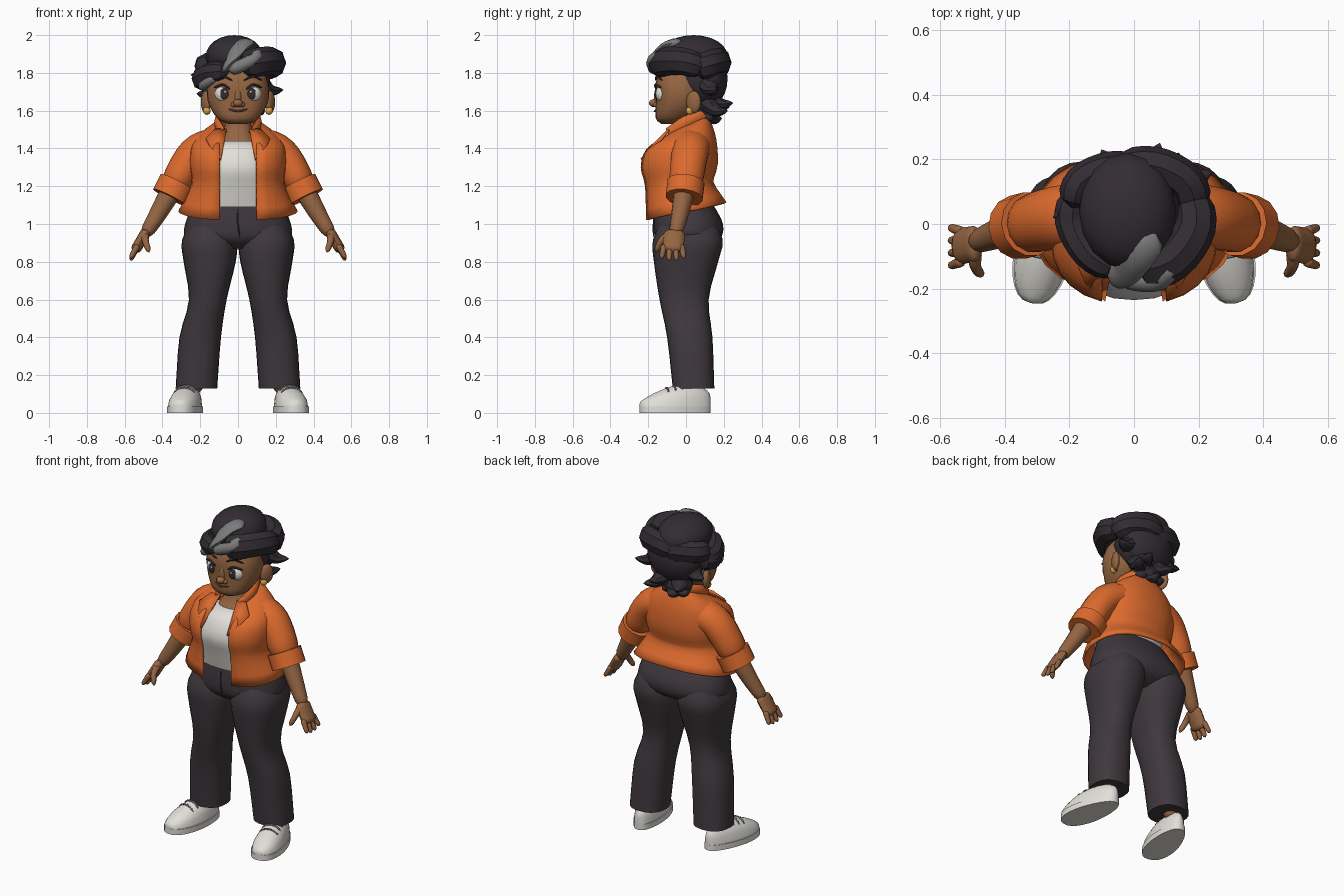
import bpy, bmesh
from math import sin, cos, asin, pi, copysign, radians, sqrt
from mathutils import Vector, Matrix

cube = bpy.data.objects.get("Cube")
if cube:
    bpy.data.objects.remove(cube, do_unlink=True)


def material(name, *colour):
    mat = bpy.data.materials.new(name)
    mat.use_nodes = True
    mat.diffuse_color = (*colour, 1)
    shader = mat.node_tree.nodes["Principled BSDF"]
    shader.inputs["Base Color"].default_value = (*colour, 1)
    shader.inputs["Roughness"].default_value = .8
    return mat


skin = material("brown skin", .3, .13, .055)
orange = material("orange cloth", .72, .145, .027)
cloth = material("dark trouser cloth", .05, .04, .047)
hair = material("black hair", .033, .026, .033)
grey = material("grey hair", .2, .2, .2)
white = material("off white", .76, .74, .69)
gold = material("gold", .7, .38, .07)
lip = material("dark lip", .12, .035, .02)


def finish(name, mat, bm, mirror=False, thick=0, sharp=50):
    """Shade the mesh, then add the object and its modifiers."""
    bmesh.ops.recalc_face_normals(bm, faces=bm.faces)
    for face in bm.faces:
        face.smooth = True
    for edge in bm.edges:
        edge.smooth = edge.calc_face_angle(0) < radians(sharp)
    mesh = bpy.data.meshes.new(name)
    bm.to_mesh(mesh)
    bm.free()
    mesh.materials.append(mat)
    obj = bpy.data.objects.new(name, mesh)
    bpy.context.collection.objects.link(obj)
    if mirror:
        obj.modifiers.new("mirror", "MIRROR")
    if thick:
        solidify = obj.modifiers.new("thickness", "SOLIDIFY")
        solidify.thickness = thick
        solidify.offset = 0


def bridge(name, mat, rings, closed=True, **options):
    """Join equal rings of points; closed rings are capped."""
    bm = bmesh.new()
    rows = [[bm.verts.new(point) for point in ring] for ring in rings]
    count = len(rows[0])
    for lower, upper in zip(rows, rows[1:]):
        for i in range(count if closed else count - 1):
            j = (i + 1) % count
            bm.faces.new((lower[i], lower[j], upper[j], upper[i]))
    if closed:
        bm.faces.new(rows[0])
        bm.faces.new(rows[-1])
    finish(name, mat, bm, **options)


def spline(points):
    """Smooth curve through points of any dimension."""
    p = [Vector(point) for point in points]
    steps = max(3, 12 // (len(p) - 1))
    p = [p[0] * 2 - p[1], *p, p[-1] * 2 - p[-2]]
    curve = []
    for a, b, c, d in zip(p, p[1:], p[2:], p[3:]):
        for k in range(steps):
            t = k / steps
            curve.append(b + ((c - a) + ((a * 2 - b * 5 + c * 4 - d) + (b * 3 - a - c * 3 + d) * t) * t) * t / 2)
    return curve + [p[-2]]


def soft(value, power=.85):
    return copysign(abs(value) ** power, value)


def oval(section, front_open, count=24):
    """Level rounded section: centre x, height, half width, centre y, half depth."""
    cx, z, rx, cy, ry = section
    start = asin((min(.1, rx * .6) / rx) ** 1.2) if front_open else 0
    tilt = abs(z - 1.25) * .4 if front_open else 0
    points = []
    for i in range(count):
        a = start + (pi - start) * 2 * i / (count - front_open)
        points.append((cx + rx * soft(sin(a)), cy - ry * soft(cos(a)), z + tilt * (1 - cos(a)) / 2))
    return points


def loft(name, mat, sections, front_open=False, **options):
    rings = [oval(section, front_open) for section in spline(sections)]
    bridge(name, mat, rings, closed=not front_open, **options)


def tube(name, mat, path, start, end=None, flat=1, ref="Z", count=8, rounded=True, **options):
    """Sweep an oval along a smooth path, narrowing from start to end."""
    curve = spline(path)
    last = len(curve) - 1
    axis = Vector([letter == ref for letter in "XYZ"])
    rings = []
    for i, centre in enumerate(curve):
        along = curve[min(i + 1, last)] - curve[max(i - 1, 0)]
        side = along.cross(axis).normalized()
        other = side.cross(along).normalized()
        t = i / last
        radius = start + ((end or start) - start) * t
        if rounded:
            radius *= max(.1, sqrt(1 - max(0, abs(t - .5) / .2 - 1.5) ** 2))
        turns = [2 * pi * k / count for k in range(count)]
        rings.append([centre + radius * (side * cos(a) + other * sin(a) * flat) for a in turns])
    bridge(name, mat, rings, **options)


def blob(name, mat, loc, size, turn=0, **options):
    bm = bmesh.new()
    matrix = Matrix.Translation(loc) @ Matrix.Rotation(radians(turn), 4, "Z") @ Matrix.Diagonal((*size, 1))
    bmesh.ops.create_uvsphere(bm, u_segments=16, v_segments=12, radius=1, matrix=matrix)
    finish(name, mat, bm, **options)


# Trousers
loft("trouser_hips", cloth, [(0, 1.17, .22, -.03, .13), (0, 1.1, .24, -.01, .155), (0, 1, .28, .012, .184),
                             (0, .92, .27, .01, .17), (0, .87, .1, 0, .1)])
loft("trouser_legs", cloth, [(.13, 1.06, .09, .01, .12), (.15, .92, .145, .01, .184), (.15, .8, .138, 0, .17),
                             (.16, .6, .1, -.01, .13), (.2, .4, .11, .02, .12), (.22, .13, .11, .04, .11)], mirror=True)
tube("trouser_fly", hair, [(0, -.17, 1.08), (0, -.172, 1), (.01, -.172, .93)], .004, ref="Y")

# Shoes: rounded uppers, flat soles and laces share one outline
heel, ahead, across, up = Vector((.235, .13, 0)), Vector((.08, -.375, 0)), Vector((.98, .2, 0)), Vector((0, 0, 1))


def shoe_point(t, a, grow=1):
    bulge = max(0, sin(pi * t)) ** .4
    width = .004 + .092 * bulge * (.7 + .3 * t)
    height = (.135 - .08 * t * t) * (.35 + .65 * bulge)
    return heel + ahead * t + across * width * cos(a) * grow + up * (.03 + height * soft(max(0, sin(a))) * grow)


lengthwise = [(1 - cos(pi * i / 14)) / 2 for i in range(15)]
bridge("shoe_uppers", white, [[shoe_point(t, pi * k / 8) for k in range(9)] for t in lengthwise], mirror=True)
outline = [(t, 0) for t in lengthwise] + [(t, pi) for t in reversed(lengthwise)]
bridge("shoe_soles", white, [[shoe_point(t, a, 1.06) + up * lift for t, a in outline] for lift in (-.03, .005)],
       mirror=True)
for row in range(3):
    tube(f"shoe_lace_{row}", grey, [shoe_point(.42 + row / 10, pi * k / 8, 1.01) for k in range(2, 7)], .005,
         ref="Y", mirror=True)
blob("ankles", skin, (.23, .05, .16), (.05, .05, .06), mirror=True)

# Neck, shirt and open jacket
loft("neck", skin, [(0, 1.38, .13, -.04, .12), (0, 1.48, .08, 0, .08), (0, 1.6, .06, .01, .06)])
loft("shirt", white, [(0, 1.09, .19, -.07, .11), (0, 1.2, .2, -.06, .15), (0, 1.3, .2, -.05, .185),
                      (0, 1.4, .17, -.04, .155), (0, 1.44, .12, -.02, .12)])
loft("jacket_body", orange, [(0, 1.02, .31, 0, .21), (0, 1.2, .24, -.04, .18), (0, 1.3, .25, -.04, .203),
                             (0, 1.39, .24, -.03, .185), (0, 1.45, .17, 0, .13), (0, 1.48, .1, .02, .09)],
     front_open=True, thick=.014)
tube("jacket_sleeves", orange, [(.08, .03, 1.42), (.23, .02, 1.37), (.36, -.01, 1.16)], .1, .08, flat=1.1,
     ref="Y", count=14, mirror=True)
tube("jacket_cuffs", orange, [(.32, 0, 1.22), (.36, -.01, 1.14)], .1, ref="Y", count=14, rounded=False, mirror=True)
tube("jacket_collar", orange, [(.08, -.09, 1.48), (.11, 0, 1.54), (.07, .09, 1.57), (0, .12, 1.58)], .016, flat=2,
     rounded=False, mirror=True)
lapel = bmesh.new()
corners = [(.06, -.09, 1.5), (.12, -.09, 1.5), (.17, -.13, 1.45), (.15, -.18, 1.41), (.09, -.235, 1.34)]
lapel.faces.new([lapel.verts.new(corner) for corner in corners])
bmesh.ops.triangulate(lapel, faces=lapel.faces)
finish("jacket_lapels", orange, lapel, mirror=True, thick=.014)

# Forearms and hands
tube("forearms", skin, [(.33, 0, 1.22), (.42, -.03, 1.06), (.5, -.06, .93)], .06, .034, ref="Y", count=12, mirror=True)
tube("palms", skin, [(.48, -.06, .97), (.55, -.07, .85)], .028, flat=2, ref="Y", count=12, mirror=True)
for i, finger in enumerate(("index", "middle", "ring", "little")):
    spread = i - 1.5
    root = Vector((.53, -.07 + .03 * spread, .89))
    tip = Vector((.57, -.07 + .04 * spread, .8 + .012 * abs(spread)))
    tube(f"{finger}_fingers", skin, [root, tip], .018, .012, ref="Y", mirror=True)
tube("thumbs", skin, [(.49, -.08, .95), (.49, -.13, .91), (.47, -.16, .85)], .022, .014, ref="X", mirror=True)

# Head and face
loft("head", skin, [(0, 1.53, .05, -.08, .05), (0, 1.56, .11, -.07, .09), (0, 1.65, .16, -.03, .13),
                    (0, 1.75, .16, -.03, .13), (0, 1.84, .12, -.03, .1)])
blob("nose_bridge", skin, (0, -.15, 1.67), (.02, .02, .05))
blob("nose_tip", skin, (0, -.17, 1.64), (.026, .026, .021))
blob("nostrils", skin, (.022, -.16, 1.632), (.016, .016, .014), mirror=True)
tube("mouth", lip, [(-.06, -.15, 1.612), (0, -.166, 1.597), (.06, -.15, 1.612)], .005)
blob("eyes", white, (.08, -.126, 1.69), (.044, .035, .045), turn=18, mirror=True)
blob("irises", hair, (.074, -.157, 1.69), (.024, .008, .03), turn=12, mirror=True)
blob("eye_glints", white, (.068, -.165, 1.7), (.006, .003, .006), mirror=True)
tube("upper_lashes", hair, [(.04, -.156, 1.71), (.08, -.162, 1.737), (.13, -.13, 1.72)], .006, mirror=True)
tube("eyebrows", hair, [(.03, -.162, 1.76), (.08, -.154, 1.78), (.13, -.125, 1.76)], .005, mirror=True)
blob("ears", skin, (.17, .04, 1.645), (.022, .042, .06), turn=-25, mirror=True)
blob("earrings", gold, (.165, .02, 1.6), (.02, .02, .022), mirror=True)

# Hair volumes and overlapping rolls
blob("hair_cap", hair, (0, .07, 1.77), (.17, .15, .17))
blob("hair_crown", hair, (-.02, .04, 1.89), (.15, .18, .11))
blob("hair_back", hair, (0, .12, 1.77), (.17, .1, .15))
tube("left_front_roll", hair, [(.01, -.15, 1.83), (.12, -.11, 1.86), (.19, -.01, 1.86), (.18, .1, 1.82)], .07, .06,
     flat=1.15, sharp=30)
tube("left_back_roll", hair, [(.19, .04, 1.81), (.16, .13, 1.85), (.06, .18, 1.86), (-.06, .17, 1.83)], .06,
     flat=1.2, sharp=30)
tube("right_front_roll", hair, [(-.05, -.15, 1.81), (-.14, -.09, 1.8), (-.19, .01, 1.77), (-.17, .1, 1.78)], .045, .06,
     flat=1.15, sharp=30)
tube("right_back_roll", hair, [(-.19, .05, 1.83), (-.16, .13, 1.84), (-.07, .17, 1.84), (.03, .16, 1.8)], .055,
     flat=1.2, sharp=30)

# Flicked locks, each rooted inside the hair and sagging towards its tip
tips = [(.24, .16, 1.71), (-.22, .14, 1.69), (.14, .22, 1.6), (.08, .25, 1.64), (-.1, .23, 1.62), (-.02, .19, 1.56),
        (.07, .14, 1.57), (-.1, .15, 1.57), (-.25, .02, 1.79)]
for i, tip in enumerate(map(Vector, tips)):
    root = Vector((tip.x * .4, .1, tip.z + .06))
    bend = (root + tip) / 2 - up * .03
    tube(f"hair_lock_{i}", hair, [root, bend, tip], .075, .01, flat=.8, sharp=40)

# Grey streak
tube("grey_streak", grey, [(.06, -.02, 1.965), (.01, -.1, 1.94), (-.03, -.15, 1.88), (-.08, -.16, 1.8)], .06, .04, flat=.5)
tube("grey_curl", grey, [(-.05, -.16, 1.81), (.02, -.175, 1.84), (.08, -.17, 1.87), (.12, -.12, 1.91)], .034)
tube("grey_temple", grey, [(-.12, -.13, 1.78), (-.16, -.1, 1.75), (-.2, -.04, 1.72)], .025)
